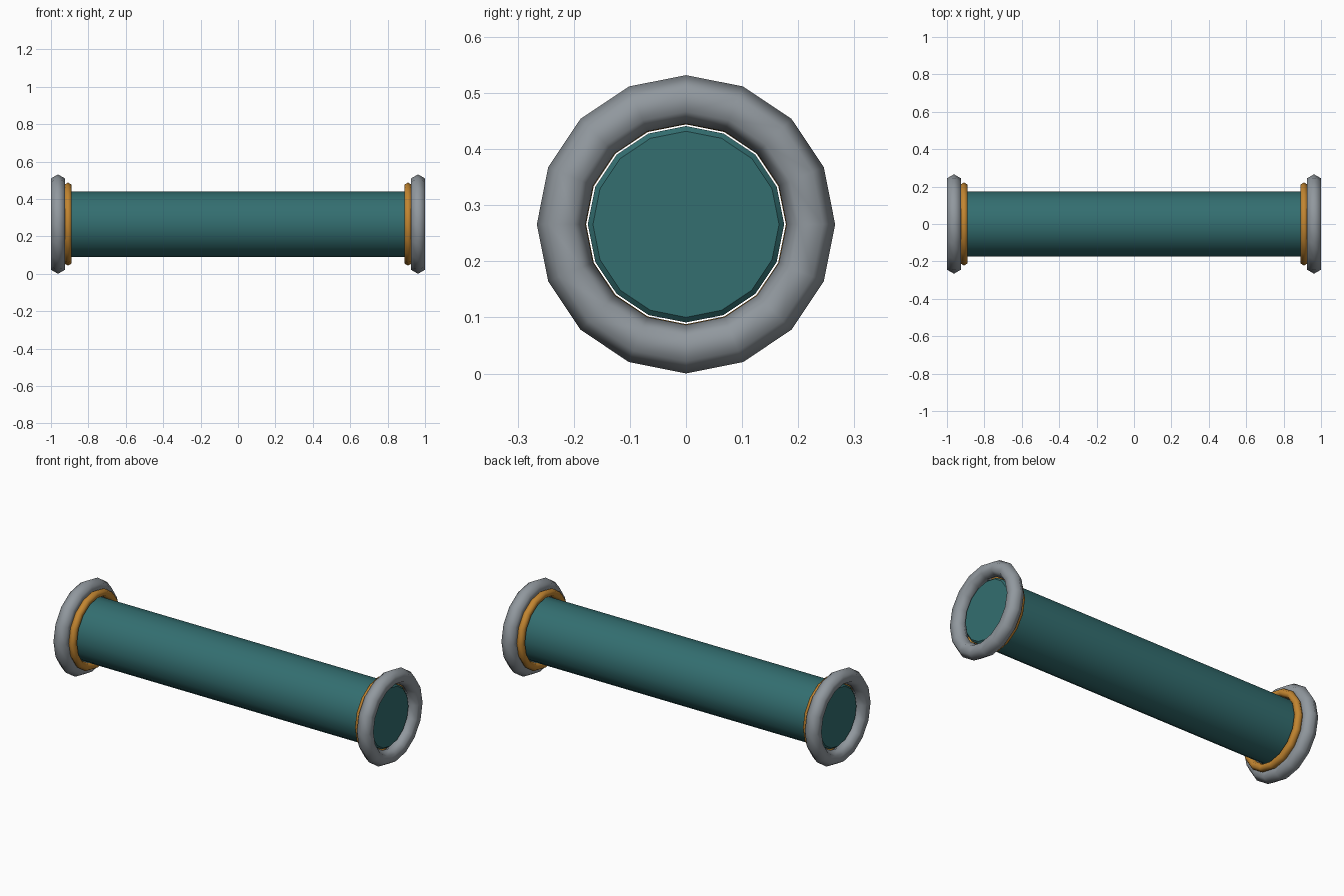
import bpy, math

if "Cube" in bpy.data.objects:
    bpy.data.objects.remove(bpy.data.objects["Cube"])

R = 0.266          # outer radius, also the axis height
SIDES = 16


def mat(name, rgb):
    m = bpy.data.materials.new(name)
    m.diffuse_color = (*rgb, 1)
    m.use_nodes = True
    m.node_tree.nodes["Principled BSDF"].inputs["Base Color"].default_value = m.diffuse_color
    return m


teal = mat("teal", (0.033, 0.156, 0.162))
grey = mat("grey", (0.283, 0.314, 0.342))
gold = mat("gold", (0.54, 0.235, 0.03))


def finish(name, material, angle):
    o = bpy.context.object
    o.name = name
    o.data.materials.append(material)
    bpy.ops.object.transform_apply(location=False, rotation=True, scale=True)
    bpy.ops.object.shade_smooth_by_angle(angle=math.radians(angle))
    return o


def ring(name, x, major, minor, material):
    bpy.ops.mesh.primitive_torus_add(
        major_segments=SIDES, minor_segments=6, major_radius=major,
        minor_radius=minor, location=(x, 0, R), rotation=(0, math.pi / 2, 0))
    return finish(name, material, 75)


# Long tube body with softly bevelled ends
bpy.ops.mesh.primitive_cylinder_add(
    vertices=SIDES, radius=0.175, depth=1.93, location=(0, 0, R),
    rotation=(0, math.pi / 2, 0))
body = finish("tube_body", teal, 35)
bev = body.modifiers.new("end_bevel", 'BEVEL')
bev.width = 0.009
bev.segments = 1
bev.limit_method = 'ANGLE'
bev.angle_limit = math.radians(40)

# Thick grey end rings and thin gold collars
for side, s in (("left", -1), ("right", 1)):
    ring(side + "_end_ring", s * 0.9625, 0.2225, 0.0433, grey)
    ring(side + "_collar", s * 0.909, 0.2, 0.022, gold)
